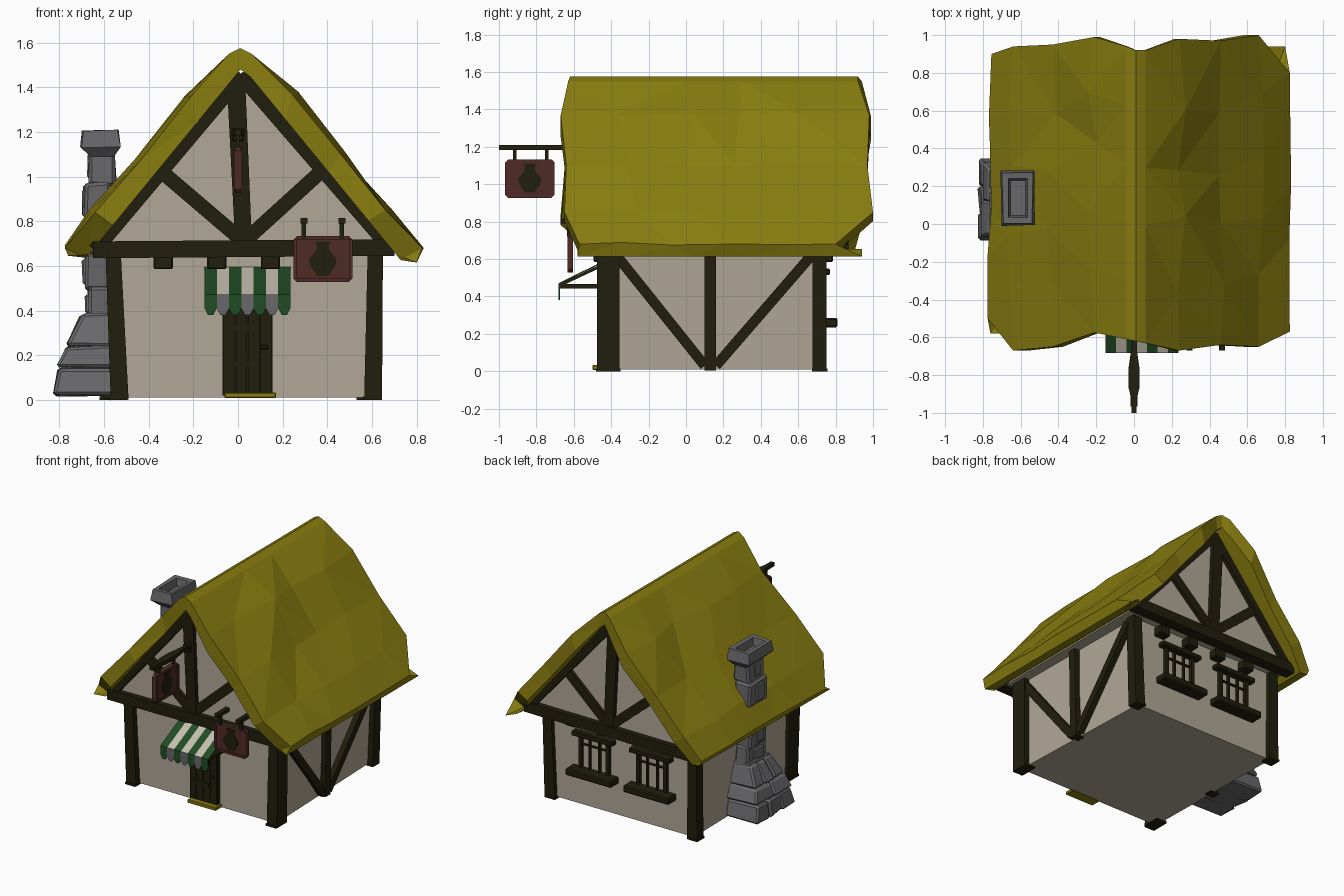
import bpy, bmesh, random
from mathutils import Vector

random.seed(4)
if "Cube" in bpy.data.objects:
    bpy.data.objects.remove(bpy.data.objects["Cube"], do_unlink=True)


def material(name, r, g, b):
    m = bpy.data.materials.new(name)
    m.use_nodes = True
    m.diffuse_color = (r, g, b, 1)
    m.node_tree.nodes["Principled BSDF"].inputs["Base Color"].default_value = (r, g, b, 1)
    return m


PLASTER = material("plaster", .44, .39, .31)
THATCH = material("thatch", .25, .205, .005)
TIMBER = material("dark_timber", .015, .013, .004)
STONE = material("stone", .14, .14, .147)
BOARD = material("red_brown_wood", .078, .024, .019)
GREEN = material("green_cloth", .015, .073, .018)
CREAM = material("cream_cloth", .56, .52, .43)


def finish(name, bm, mat, bevel=0):
    """Turn a bmesh into a flat shaded object of one colour."""
    bmesh.ops.recalc_face_normals(bm, faces=bm.faces[:])
    mesh = bpy.data.meshes.new(name)
    bm.to_mesh(mesh)
    bm.free()
    mesh.materials.append(mat)
    ob = bpy.data.objects.new(name, mesh)
    bpy.context.collection.objects.link(ob)
    if bevel:
        mod = ob.modifiers.new("chamfer", "BEVEL")
        mod.width = bevel
        mod.segments = 1


def loft(rings):
    """Closed solid through a list of matching rings of points."""
    bm = bmesh.new()
    vs = [[bm.verts.new(p) for p in ring] for ring in rings]
    n = len(vs[0])
    for a, b in zip(vs, vs[1:]):
        for i in range(n):
            j = (i + 1) % n
            bm.faces.new((a[i], a[j], b[j], b[i]))
    bm.faces.new(vs[0])
    bm.faces.new(vs[-1][::-1])
    return bm


def prism(name, pts, axis, lo, hi, mat, bevel=0):
    """Flat outline pushed along x or y."""
    def place(d):
        return [(a, d, b) if axis == "y" else (d, a, b) for a, b in pts]
    finish(name, loft([place(lo), place(hi)]), mat, bevel)


def rect(x0, x1, y0, y1, z, jit=0):
    r = lambda: random.uniform(-jit, jit)
    return [(x + r(), y + r(), z + r()) for x, y in ((x0, y0), (x1, y0), (x1, y1), (x0, y1))]


def box(name, x0, x1, y0, y1, z0, z1, mat, bevel=0, jit=0):
    finish(name, loft([rect(x0, x1, y0, y1, z0, jit), rect(x0, x1, y0, y1, z1, jit)]), mat, bevel)


def beam(name, p, q, width, depth, normal, end=1.0):
    """Timber from p to q; end scales the width at q."""
    p, q, n = Vector(p), Vector(q), Vector(normal)
    side = n.cross(q - p).normalized() * width / 2
    n = n * depth / 2
    rings = [[c + side * s + n, c - side * s + n, c - side * s - n, c + side * s - n]
             for c, s in ((p, 1), (q, end))]
    finish(name, loft(rings), TIMBER)


X, Y = (1, 0, 0), (0, 1, 0)
FRONT, BACK = -.43, .72
GABLE_FRONT, GABLE_BACK = -.54, .83

# Ground floor and gabled upper storey
finish("lower_walls", loft([
    [(-.55, FRONT, .01), (.61, FRONT, .01), (.57, BACK, .01), (-.57, BACK, .01)],
    [(-.56, FRONT, .68), (.61, FRONT, .68), (.60, BACK, .68), (-.57, BACK, .68)]]), PLASTER)
prism("gable_walls", [(-.63, .66), (.68, .66), (.02, 1.47)], "y", GABLE_FRONT, GABLE_BACK, PLASTER)

# Corner posts on thin pads
for name, x, y, top, depth in (("front_right", -.53, -.415, -.56, .12), ("front_left", .605, -.415, .615, .12),
                               ("back_right", -.575, .715, -.575, .075), ("back_left", .575, .715, .60, .075)):
    beam(name + "_post", (x, y, 0), (top, y, .68), .08, depth, Y, .85)
    box(name + "_post_pad", x - .045, x + .035, y - depth * .55, y + depth * .55, 0, .015, TIMBER)

# Side wall timbers
beam("side_post", (.60, .13, .005), (.61, .13, .66), .06, .07, X)
beam("side_brace_front", (.60, .10, .03), (.61, -.38, .63), .055, .06, X)
beam("side_brace_back", (.60, .16, .03), (.61, .68, .63), .055, .06, X)
beam("far_side_post", (-.565, .13, .005), (-.57, .13, .66), .06, .07, X)

# Gable timbers, the same at both ends
for end, y, wall, out in (("front", GABLE_FRONT, FRONT, -1), ("back", GABLE_BACK, BACK, 1)):
    beam(end + "_tie_beam", (-.65, y, .672), (.70, y, .682), .075, .08, Y)
    beam(end + "_king_post", (.025, y, .70), (-.01, y, 1.45), .075, .06, Y, 1.1)
    beam(end + "_right_rafter", (-.64, y, .67), (.02, y, 1.455), .065, .06, Y)
    beam(end + "_left_rafter", (.69, y, .67), (.01, y, 1.455), .065, .06, Y)
    beam(end + "_right_brace", (0, y, .73), (-.34, y, 1.02), .065, .05, Y)
    beam(end + "_left_brace", (.05, y, .73), (.38, y, 1.03), .065, .05, Y)
    for i in range(4):
        x = -.335 + i * .24
        ys = sorted((wall - out * .02, wall + out * .065))
        box(f"{end}_joist_{i}", x - .043, x + .043, *ys, .585, .65, TIMBER, .006)

# Thatched roof, open under both gables: outline points as x, z, front y, back y
OUTLINE = [(-.76, .645, -.58, .90), (-.775, .68, -.50, .90), (-.64, .84, -.67, .94),
           (-.43, 1.08, -.65, .95), (-.21, 1.36, -.575, .99), (-.04, 1.55, -.61, .94),
           (.01, 1.575, -.62, .92), (.06, 1.55, -.63, .92), (.24, 1.37, -.67, .98),
           (.46, 1.1, -.64, .97), (.66, .85, -.65, 1.0), (.825, .68, -.57, .80),
           (.80, .615, -.58, .94)]
loops = []
for i, (x, z, y0, y1) in enumerate(OUTLINE):
    ix = .02 + (x - .02) * .88
    iz = 1.49 - 1.22 * abs(ix - .02)
    outer, inner = [], []
    for k in range(6):
        t = k / 5
        p = Vector((x, y0 + (y1 - y0) * t, z))
        inner.append((ix, p.y, iz))
        if i < 2:
            p.x += .02 * t
        if 0 < k < 5 and i not in (0, 5, 6, 7, 12):
            eave = i in (1, 11)
            p += Vector((random.uniform(-.015, .01 if eave else .035) * (1 if x > 0 else -1),
                         random.uniform(-.07, .07), random.uniform(-.008, .012)))
        outer.append(p)
    loops.append(outer + inner[::-1])
roof = loft(loops)
bmesh.ops.triangulate(roof, faces=roof.faces[:])
finish("thatched_roof", roof, THATCH)

# Door with planks, straps and a step
box("door", -.07, .155, -.455, -.42, .02, .45, TIMBER)
for i in range(4):
    box(f"door_plank_{i}", -.065 + i * .055, -.014 + i * .055, -.462, -.45, .03, .44, TIMBER)
for z in (.15, .31):
    box("door_strap", -.06, .09, -.468, -.455, z, z + .022, TIMBER)
box("door_handle", .10, .135, -.475, -.455, .225, .245, TIMBER, .004)
box("door_step", -.06, .17, -.50, -.42, .008, .033, THATCH, .004)

# Striped awning with a scalloped valance
W = .055
for i in range(7):
    x0 = -.15 + i * W
    x1 = x0 + W
    prism(f"awning_stripe_{i}", [(-.43, .595), (-.68, .472), (-.68, .464), (-.43, .587)],
          "x", x0, x1, CREAM if i % 2 else GREEN)
    prism(f"awning_valance_{i}", [(x0, .47), (x1, .47), (x1, .41), (x1 - .016, .38),
                                  (x0 + .016, .38), (x0, .41)],
          "y", -.682, -.675, STONE if i % 2 else GREEN)
for x in (-.125, .21):
    beam("awning_arm", (x, -.43, .455), (x, -.675, .455), .025, .025, X)
    beam("awning_strut", (x, -.43, .575), (x, -.675, .46), .015, .02, X)

# Hanging signs with a pot emblem
HALF_POT = [(.035, .08), (.025, .06), (.03, .04), (.062, 0), (.056, -.03), (.025, -.075)]
POT = HALF_POT + [(-a, b) for a, b in HALF_POT[::-1]]


def sign(name, axis, a, z, d, faces):
    w, h, c = .132, .103, .016
    edge = [(w - c, h), (w, h - c), (w, c - h), (w - c, -h)]
    edge += [(-u, v) for u, v in edge[::-1]]
    prism(name + "_board", [(a + u, z + v) for u, v in edge], axis, d - .011, d + .011, BOARD)
    for s in faces:
        for u0, u1, v0, v1 in ((-w + c, w - c, h - c, h), (-w + c, w - c, -h, c - h),
                               (-w, c - w, c - h, h - c), (w - c, w, c - h, h - c)):
            rim = [(u0, v0), (u1, v0), (u1, v1), (u0, v1)]
            prism(name + "_rim", [(a + u, z + v) for u, v in rim], axis,
                  *sorted((d, d + s * .018)), BOARD)
        prism(name + "_pot", [(a + u, z + v) for u, v in POT], axis,
              *sorted((d, d + s * .016)), TIMBER)


sign("gable_sign", "x", -.835, 1.03, 0, (-1, 1))
finish("sign_pole", loft([
    [(-w, y, 1.182), (w, y, 1.182), (w, y, 1.21), (-w, y, 1.21)]
    for y, w in ((-.52, .014), (-.65, .013), (-.77, .03), (-.86, .03), (-.93, .014), (-1, .014))]), TIMBER)
box("sign_pole_mount", -.025, .025, -.60, -.54, 1.16, 1.215, TIMBER, .004)
for y in (-.915, -.745):
    box("gable_sign_hanger", -.009, .009, y - .01, y + .01, 1.12, 1.19, TIMBER)

sign("beam_sign", "y", .38, .63, -.615, (-1,))
for x in (.295, .465):
    box("beam_sign_bracket", x - .016, x + .016, -.67, -.53, .79, .815, TIMBER)
    box("beam_sign_hanger", x - .01, x + .01, -.635, -.615, .72, .80, TIMBER)

# Barred back windows
for cx in (.225, -.24):
    box("window_sill", cx - .185, cx + .185, .70, .81, .235, .285, TIMBER, .008)
    box("window_lintel", cx - .165, cx + .165, .70, .77, .515, .55, TIMBER, .006)
    for s in (-1, 1):
        box("window_jamb", cx + s * .11 - .013, cx + s * .11 + .013, .70, .745, .28, .52, TIMBER)
        box("window_bar", cx + s * .04 - .006, cx + s * .04 + .006, .71, .74, .28, .52, TIMBER)
    box("window_crossbar", cx - .11, cx + .11, .71, .735, .45, .46, TIMBER)

# Stone chimney: battered base of separate stones, shaft and hollow cap
STEPS = [(.02, -.825, -.09, .345), (.14, -.81, -.075, .33), (.24, -.775, -.05, .30), (.38, -.70, .01, .26)]
for r, (low, high) in enumerate(zip(STEPS, STEPS[1:])):
    n = 3 - r % 2
    for k in range(n):
        finish(f"chimney_base_stone_{r}_{k}", loft([
            rect(x, -.55, a + (b - a) * k / n, a + (b - a) * (k + 1) / n, z, .009)
            for z, x, a, b in (low, high)]), STONE, .012)
finish("chimney_base_core", loft([rect(-.80, -.55, -.07, .33, .02),
                                  rect(-.685, -.55, .02, .25, .39)]), STONE)
for x0, x1, y0, y1, z0, z1 in ((-.67, -.57, .03, .25, .36, .50), (-.685, -.56, .04, .24, .49, .66),
                               (-.68, -.57, .03, .25, .65, .80), (-.69, -.57, .03, .25, .79, .97),
                               (-.665, -.55, .04, .24, .96, 1.13)):
    box("chimney_shaft_stone", x0, x1, y0, y1, z0, z1, STONE, .014, .008)
    box("chimney_proud_stone", x0 - .012, x1 - .04, y0 + .05, y1 - .07, z0 + .03, z1 - .03, STONE, .008, .006)
finish("chimney_cap", loft([
    rect(-.66, -.555, .03, .25, 1.09), rect(-.705, -.53, -.01, .28, 1.13, .006),
    rect(-.695, -.535, 0, .275, 1.205, .007), rect(-.665, -.565, .035, .24, 1.205),
    rect(-.655, -.575, .045, .23, 1.15)]), STONE)
